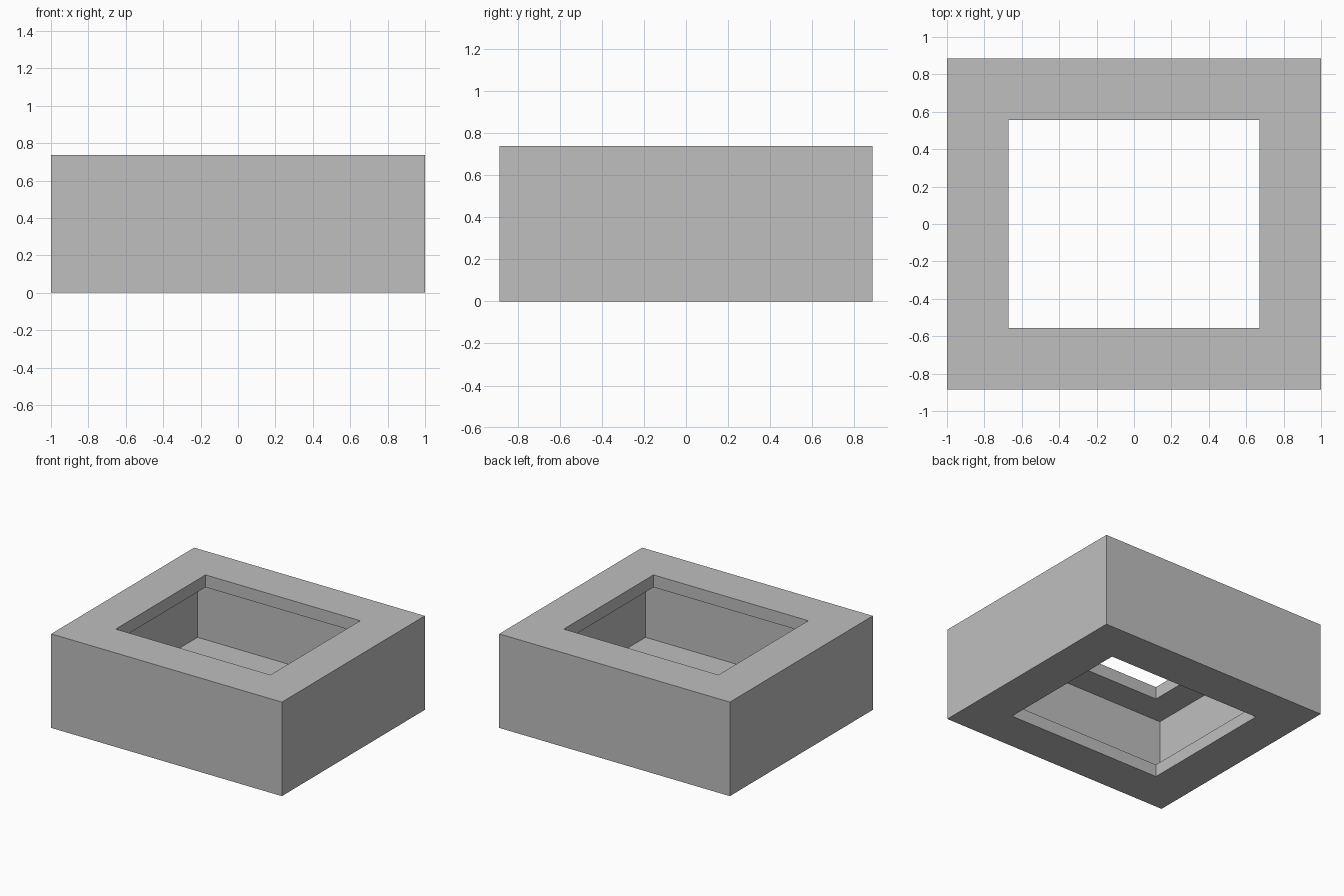
import bpy
import bmesh

# Remove the default cube
cube = bpy.data.objects.get("Cube")
if cube:
    bpy.data.objects.remove(cube, do_unlink=True)

HALF_X, HALF_Y, HEIGHT = 1.0, 0.885, 0.737
WALL = 0.097       # thickness of walls, top and bottom
RIM = 0.329        # width of the rim around each opening

# Plain grey material
grey = bpy.data.materials.new("plain grey")
grey.use_nodes = True
colour = (0.52, 0.52, 0.52, 1.0)
grey.diffuse_color = colour
grey.node_tree.nodes["Principled BSDF"].inputs["Base Color"].default_value = colour


def rectangle(bm, inset, z):
    """Four corners of a rectangle, set in from the outer walls."""
    x, y = HALF_X - inset, HALF_Y - inset
    return [bm.verts.new((sx * x, sy * y, z))
            for sx, sy in ((-1, -1), (1, -1), (1, 1), (-1, 1))]


# Wall cross-section (inset, height): outside, rim, lip, cavity, lip, opening
section = [
    (0, 0), (0, HEIGHT),
    (RIM, HEIGHT), (RIM, HEIGHT - WALL),
    (WALL, HEIGHT - WALL), (WALL, WALL),
    (RIM, WALL), (RIM, 0),
]

# Hollow frame: carry the closed cross-section around the rectangle
bm = bmesh.new()
rings = [rectangle(bm, inset, z) for inset, z in section]
for i, ring in enumerate(rings):
    following = rings[(i + 1) % len(rings)]
    for j in range(4):
        k = (j + 1) % 4
        bm.faces.new((ring[j], ring[k], following[k], following[j]))
bmesh.ops.recalc_face_normals(bm, faces=bm.faces)

mesh = bpy.data.meshes.new("hollow_frame")
bm.to_mesh(mesh)
bm.free()
mesh.materials.append(grey)
frame = bpy.data.objects.new("hollow_frame", mesh)
bpy.context.collection.objects.link(frame)
